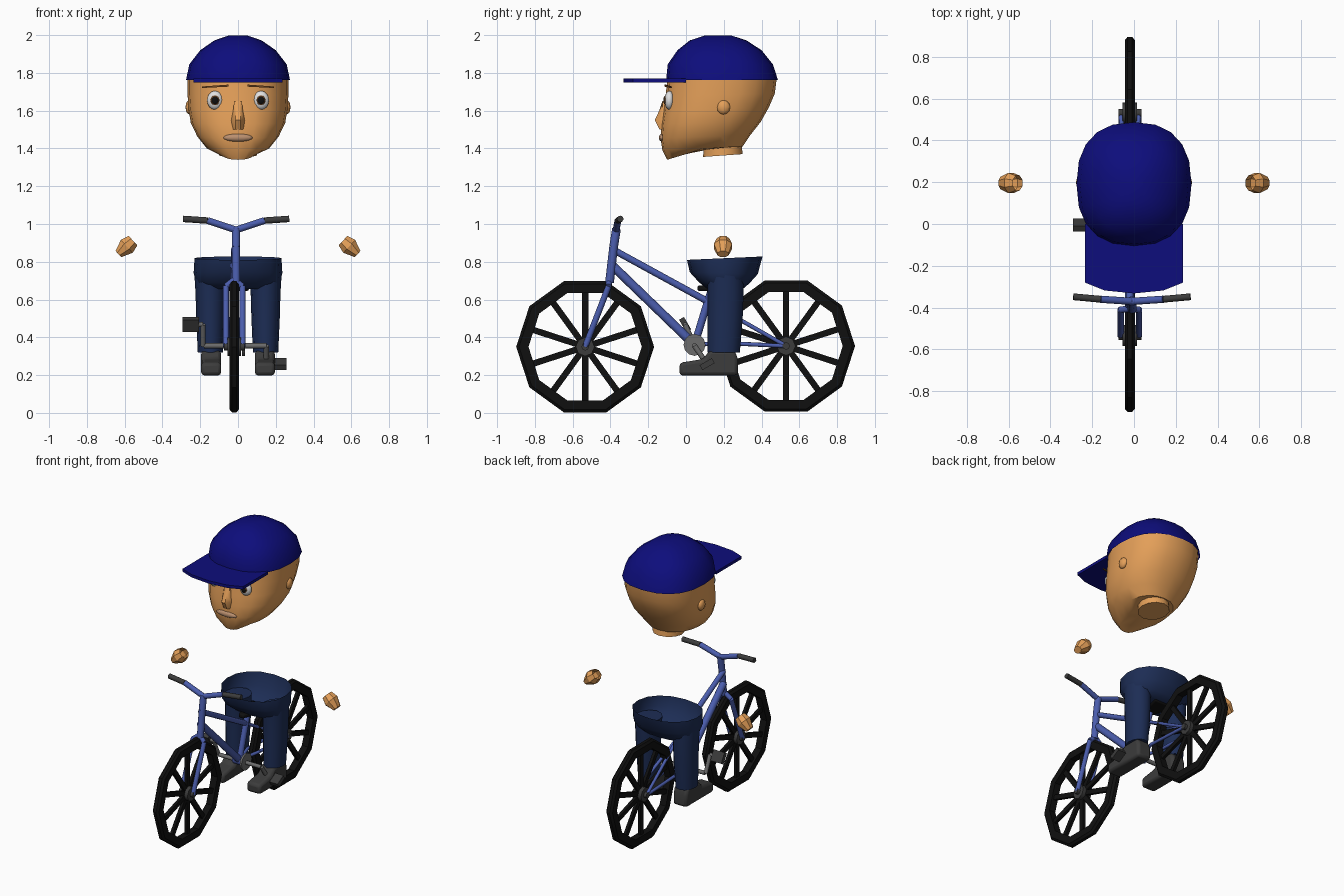
import bpy, bmesh
from math import sin, cos, pi, radians, copysign
from mathutils import Vector, Matrix

cube = bpy.data.objects.get("Cube")
if cube:
    bpy.data.objects.remove(cube, do_unlink=True)


def material(name, r, g, b):
    m = bpy.data.materials.new(name)
    m.use_nodes = True
    m.diffuse_color = (r, g, b, 1)
    m.node_tree.nodes["Principled BSDF"].inputs["Base Color"].default_value = (r, g, b, 1)
    return m


SKIN = material("skin", .78, .35, .1)
CAP = material("cap_blue", .004, .004, .2)
FRAME = material("frame_blue", .07, .11, .42)
DENIM = material("trouser_navy", .012, .026, .09)
BLACK = material("tyre_black", .005, .005, .005)
DARK = material("dark_grey", .045, .045, .045)
METAL = material("metal_grey", .15, .15, .15)
WHITE = material("eye_white", .75, .75, .75)
LIPS = material("lip_tan", .5, .28, .16)
BROWN = material("brow_brown", .16, .06, .015)
CX = -.02  # centre plane of the bicycle


def finish(bm, name, mat, angle=30):
    bmesh.ops.recalc_face_normals(bm, faces=bm.faces)
    me = bpy.data.meshes.new(name)
    bm.to_mesh(me)
    bm.free()
    me.materials.append(mat)
    for p in me.polygons:
        p.use_smooth = True
    me.set_sharp_from_angle(angle=radians(angle))
    ob = bpy.data.objects.new(name, me)
    bpy.context.collection.objects.link(ob)
    return ob


def loft(name, rings, mat, start=True, end=True, wrap=False, angle=45):
    bm = bmesh.new()
    rows = [[bm.verts.new(p) for p in ring] for ring in rings]
    n = len(rows[0])
    for i in range(len(rows) if wrap else len(rows) - 1):
        a, b = rows[i], rows[(i + 1) % len(rows)]
        for j in range(n):
            k = (j + 1) % n
            bm.faces.new((a[j], a[k], b[k], b[j]))
    if start and not wrap:
        bm.faces.new(rows[0])
    if end and not wrap:
        bm.faces.new(rows[-1])
    return finish(bm, name, mat, angle)


def oval(yf, zf, yb, zb, w, x=0, n=20, power=2.0):
    """Superellipse ring leaning from a front point to a back point."""
    ring = []
    for i in range(n):
        a = 2 * pi * i / n
        c, s = (copysign(abs(v) ** (2 / power), v) for v in (cos(a), sin(a)))
        t = (1 + c) / 2
        ring.append((x + w * s, yf + (yb - yf) * t, zf + (zb - zf) * t))
    return ring


def tube(name, points, radius, mat, sides=10):
    bm = bmesh.new()
    for p, q in zip(points, points[1:]):
        p, q = Vector(p), Vector(q)
        m = Matrix.Translation((p + q) / 2) @ (q - p).to_track_quat('Z', 'Y').to_matrix().to_4x4()
        bmesh.ops.create_cone(bm, cap_ends=True, segments=sides, radius1=radius,
                              radius2=radius, depth=(q - p).length, matrix=m)
    return finish(bm, name, mat, 50)


def box(name, centre, size, mat, tilt=0):
    bm = bmesh.new()
    m = Matrix.Translation(centre) @ Matrix.Rotation(radians(tilt), 4, 'X') @ Matrix.Diagonal((*size, 1))
    bmesh.ops.create_cube(bm, size=1, matrix=m)
    return finish(bm, name, mat)


def ball(name, centre, radii, mat, u=14, v=8):
    bm = bmesh.new()
    m = Matrix.Translation(centre) @ Matrix.Diagonal((*radii, 1))
    bmesh.ops.create_uvsphere(bm, u_segments=u, v_segments=v, radius=1, matrix=m)
    return finish(bm, name, mat, 60)


def plate(name, points, offset, mat, bevel=0):
    bm = bmesh.new()
    face = bm.faces.new([bm.verts.new(p) for p in points])
    new = bmesh.ops.extrude_face_region(bm, geom=[face])["geom"]
    bmesh.ops.translate(bm, verts=[g for g in new if isinstance(g, bmesh.types.BMVert)], vec=offset)
    ob = finish(bm, name, mat, 40)
    if bevel:
        mod = ob.modifiers.new("rounded", 'BEVEL')
        mod.width, mod.segments = bevel, 2
    return ob


# Head, neck and cap
face = [(-.10, 1.34, .10, 1.40, .08), (-.125, 1.39, .30, 1.41, .165),
        (-.135, 1.455, .34, 1.47, .215), (-.13, 1.53, .395, 1.54, .25),
        (-.12, 1.6, .44, 1.62, .262), (-.108, 1.68, .47, 1.69, .267),
        (-.098, 1.77, .48, 1.77, .268)]
loft("head", [oval(*r, power=2.3) for r in face], SKIN)
loft("neck", [oval(.09, 1.355, .3, 1.37, .1, n=12), oval(.1, 1.46, .29, 1.46, .1, n=12)], SKIN)
crown = [(-.105, .487, 1.762, .275), (-.097, .46, 1.845, .258), (-.045, .4, 1.92, .2),
         (.02, .32, 1.972, .125), (.1, .24, 1.998, .05)]
loft("cap_crown", [oval(f, z, b, z, w, power=2.4) for f, b, z, w in crown], CAP, start=False)
brim = [(.235, 0), (.235, -.28), (.14, -.318), (0, -.332)]
brim += [(-x, y) for x, y in brim[2::-1]]
plate("cap_brim", [(x, y, 1.75) for x, y in brim], (0, 0, .02), CAP)

# Face details
nose = [(.02, -.118, 1.65), (.026, -.142, 1.60), (.036, -.165, 1.55), (.03, -.14, 1.50)]
loft("nose", [[(-w, -.08, z), (-w, -.125, z), (-w * .4, y, z), (w * .4, y, z), (w, -.125, z), (w, -.08, z)]
              for w, y, z in nose], SKIN)
ball("lips", (0, -.126, 1.457), (.08, .018, .021), LIPS)
for s, side in ((1, "left"), (-1, "right")):
    ball(side + "_eye", (s * .122, -.088, 1.655), (.043, .026, .05), WHITE)
    ball(side + "_iris", (s * .122, -.108, 1.655), (.024, .009, .026), BROWN)
    ball(side + "_pupil", (s * .122, -.112, 1.655), (.019, .008, .021), BLACK)
    plate(side + "_eyebrow", [(s * .05, -.106, 1.727), (s * .19, -.075, 1.72),
                              (s * .19, -.075, 1.728), (s * .05, -.106, 1.738)], (0, -.008, 0), BROWN)
    ball(side + "_ear", (s * .258, .198, 1.618), (.02, .036, .038), SKIN, 8, 6)

    # Hands, open at the wrist
    axis = Vector((s * .735, 0, -.678))
    across = axis.cross(Vector((0, 1, 0)))
    wrist = Vector((s * .556, .196, .912))
    hand = []
    for t, ry, rv in ((0, .038, .037), (.045, .052, .05), (.105, .032, .024)):
        hand.append([wrist + axis * t + Vector((0, ry * cos(a), 0)) + across * rv * sin(a)
                     for a in (pi / 8 + k * pi / 4 for k in range(8))])
    loft(side + "_hand", hand, SKIN, start=False, angle=30)

    # Trouser legs and shoes
    leg = [(.11, .305, .73, .085), (.115, .305, .64, .079), (.115, .3, .5, .075), (.115, .285, .32, .067)]
    loft(side + "_trouser_leg", [oval(f, z, b, z, w, x=s * .146, n=12) for f, b, z, w in leg], DENIM)
    shoe = [(-.035, .198), (-.035, .265), (.09, .285), (.125, .33), (.26, .33), (.275, .28), (.275, .198)]
    plate(side + "_shoe", [(s * .142 - .053, y, z) for y, z in shoe], (.106, 0, 0), DARK, .018)

# Trouser hips, open at the waist
hips = [(.005, .81, .405, .828, .23), (.02, .745, .38, .735, .235),
        (.07, .69, .335, .685, .222), (.115, .655, .3, .655, .19)]
loft("trouser_hips", [oval(*r, n=16, power=2.2) for r in hips], DENIM, start=False)

# Wheels
tread = [(-.024, .30), (-.024, .35), (-.011, .365), (.011, .365), (.024, .35), (.024, .30)]
for name, wy, wz in (("front", -.534, .35), ("rear", .53, .354)):
    rings = []
    for k in range(10):
        a = k * pi / 5
        rings.append([(CX + x, wy + r * cos(a), wz + r * sin(a)) for x, r in tread])
    loft(name + "_tyre", rings, BLACK, wrap=True, angle=25)
    for k in range(10):
        a = pi / 10 + k * pi / 5
        box(f"{name}_spoke_{k + 1}", (CX, wy + .165 * cos(a), wz + .165 * sin(a)),
            (.02, .26, .033), BLACK, 18 + 36 * k)
    tube(name + "_hub", [(CX - .035, wy, wz), (CX + .035, wy, wz)], .05, DARK, 8)
    tube(name + "_axle", [(CX - .055, wy, wz), (CX + .055, wy, wz)], .02, DARK, 8)

# Bicycle frame
bracket, seat_joint = (CX, .045, .36), (CX, .115, .59)
tube("head_tube", [(CX + .01, -.405, .69), (CX + .01, -.383, .88), (CX + .01, -.368, .975)], .023, FRAME)
tube("top_tube", [(CX, -.388, .865), seat_joint], .018, FRAME)
tube("down_tube", [(CX, -.39, .78), bracket], .024, FRAME)
tube("seat_tube", [bracket, seat_joint, (CX, .135, .65)], .02, FRAME)
for s, side in ((1, "left"), (-1, "right")):
    x = CX + s * .044
    tube(side + "_fork_blade", [(CX, -.405, .705), (x, -.41, .67), (x, -.534, .35)], .016, FRAME)
    tube(side + "_seat_stay", [seat_joint, (x, .53, .354)], .011, FRAME, 8)
    tube(side + "_chain_stay", [bracket, (x, .2, .37), (x, .53, .354)], .011, FRAME, 8)
    tube(side + "_handlebar", [(CX + .01, -.37, .968), (s * .15 - .01, -.36, 1.018)], .018, FRAME)
    tube(side + "_grip", [(s * .15 - .01, -.36, 1.018), (s * .28 - .01, -.348, 1.027)], .017, DARK)

# Saddle
plate("saddle", [(CX - .02, .06, .645), (CX + .02, .06, .645), (CX + .08, .28, .645),
                 (CX - .08, .28, .645)], (0, 0, .03), BLACK, .01)

# Crank, chainring and pedals
tube("crank_axle", [(-.18, .045, .355), (.15, .045, .355)], .014, METAL, 8)
tube("chainring", [(.022, .045, .36), (.036, .045, .36)], .058, METAL, 12)
tube("bracket_shell", [(CX - .035, .045, .36), (CX + .035, .045, .36)], .032, FRAME)
for side, x, y, z, px, tilt in (("left", .15, .112, .258, .215, 30), ("right", -.185, -.005, .468, -.25, -60)):
    tube(side + "_crank_arm", [(x, .045, .355), (x, y, z)], .014, METAL, 8)
    tube(side + "_pedal_spindle", [(x, y, z), (px, y, z)], .012, METAL, 8)
    box(side + "_pedal", (px, y, z), (.085, .075, .03), DARK, tilt)
